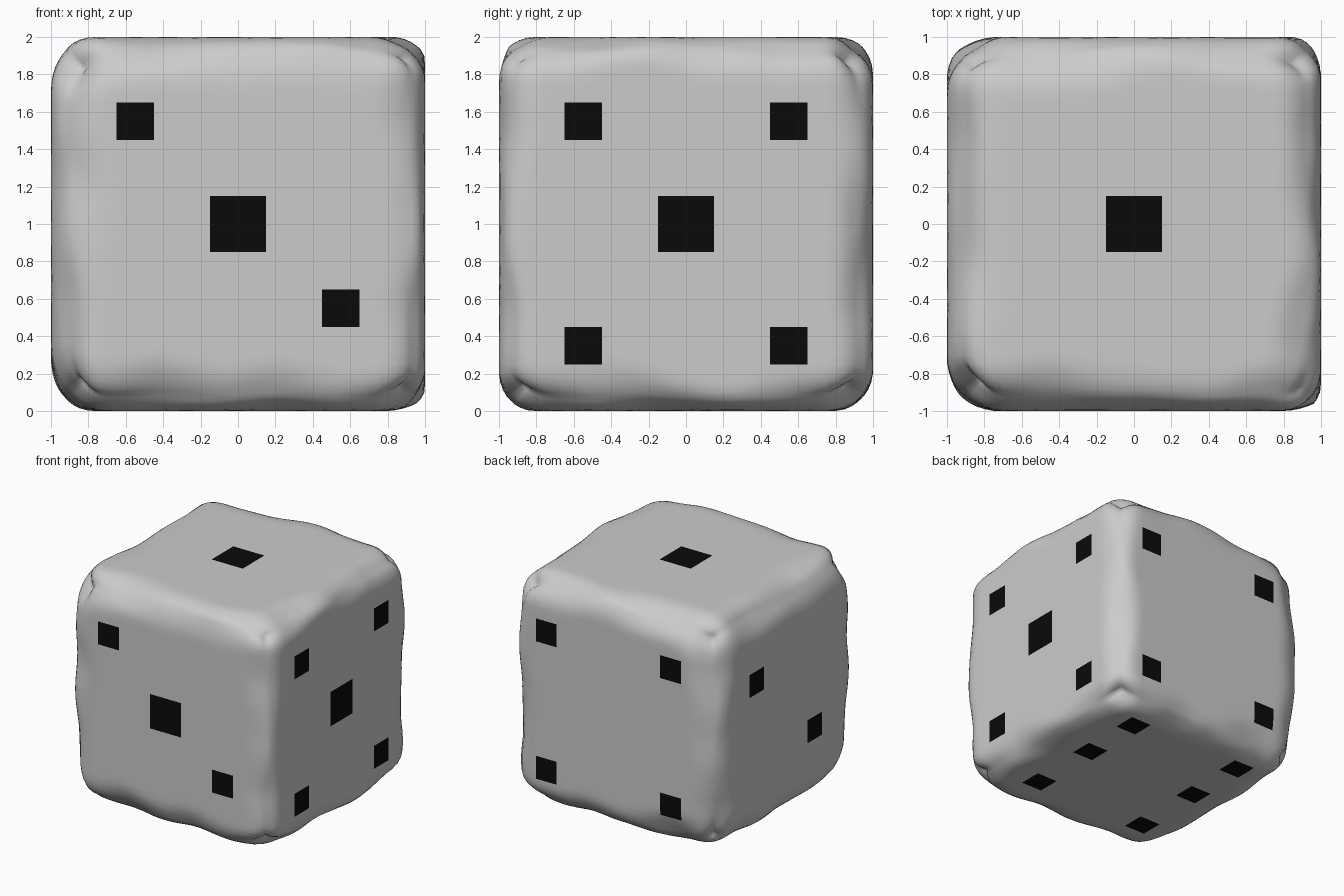
import bpy, bmesh
from mathutils import Vector, noise

if "Cube" in bpy.data.objects:
    bpy.data.objects.remove(bpy.data.objects["Cube"])

# Pips per face: (axis, side) -> list of (u, v, half size); u, v are the other two axes in x, y, z order
# Coordinates are relative to the cube centre
S, L = 0.1, 0.15
PIPS = {
    (1, -1): [(-.55, .55, S), (0, 0, L), (.55, -.45, S)],
    (0, 1): [(y, z, S) for y in (-.55, .55) for z in (.55, -.65)] + [(0, 0, L)],
    (2, 1): [(0, 0, L)],
    (1, 1): [(x, z, S) for x in (-.55, .65) for z in (.55, -.65)],
    (0, -1): [(.45, .35, S), (-.35, -.35, S)],
    (2, -1): [(x, y, S) for x in (-.55, .55) for y in (-.55, .1, .65)],
}


def is_pip(c):
    for (axis, side), spots in PIPS.items():
        if c[axis] * side > 0.999:
            u, v = [c[i] for i in range(3) if i != axis]
            return any(abs(u - a) < h and abs(v - b) < h for a, b, h in spots)
    return False


def soften(p):
    # Uneven rounding: radius wanders along the edges and grows at corners
    r = 0.25 - 0.045 * p.x + 0.11 * noise.noise(p * 2.3 + Vector((3, 7, 1)))
    r += 0.12 * abs(p.x * p.y * p.z) ** 3
    inner = Vector([max(r - 1, min(1 - r, c)) for c in p])
    return inner + (p - inner).normalized() * r + Vector((0, 0, 1))


def build(name, want_pips, color=None):
    bm = bmesh.new()
    bmesh.ops.create_cube(bm, size=2)
    bmesh.ops.subdivide_edges(bm, edges=bm.edges[:], cuts=39, use_grid_fill=True)
    drop = [f for f in bm.faces if is_pip(f.calc_center_median()) != want_pips]
    bmesh.ops.delete(bm, geom=drop, context='FACES')
    for v in bm.verts:
        v.co = soften(v.co.copy())
    for f in bm.faces:
        f.smooth = True
    me = bpy.data.meshes.new(name)
    bm.to_mesh(me)
    bm.free()
    if color:
        mat = bpy.data.materials.new(name)
        mat.diffuse_color = color
        mat.use_nodes = True
        mat.node_tree.nodes["Principled BSDF"].inputs["Base Color"].default_value = mat.diffuse_color
        me.materials.append(mat)
    bpy.context.collection.objects.link(bpy.data.objects.new(name, me))


# Die body with openings, filled exactly by the black pips
build("die_body", False)
build("pips", True, (0.003, 0.003, 0.003, 1))
